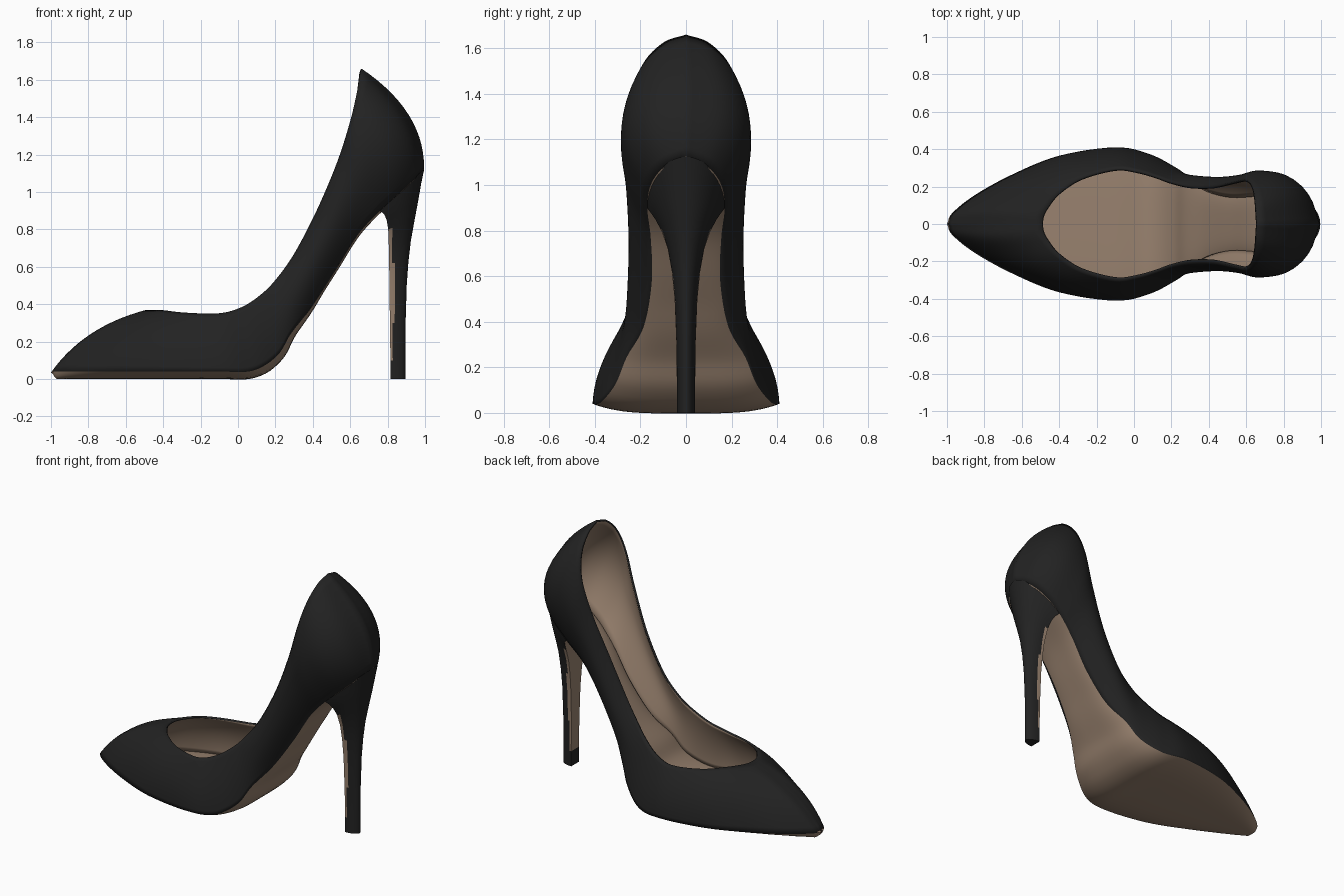
import bpy
import math
from mathutils import Vector

if "Cube" in bpy.data.objects:
    bpy.data.objects.remove(bpy.data.objects["Cube"])


def make_material(name, color):
    mat = bpy.data.materials.new(name)
    mat.use_nodes = True
    mat.diffuse_color = (*color, 1)
    mat.node_tree.nodes["Principled BSDF"].inputs["Base Color"].default_value = (*color, 1)
    return mat


black = make_material("black leather", (0.016, 0.016, 0.016))
tan = make_material("tan lining", (0.32, 0.225, 0.16))


def make_object(name, verts, faces, mats, angle=40):
    mesh = bpy.data.meshes.new(name)
    mesh.from_pydata(verts, [], faces)
    mesh.validate()
    obj = bpy.data.objects.new(name, mesh)
    bpy.context.collection.objects.link(obj)
    for mat in mats:
        mesh.materials.append(mat)
    bpy.ops.object.select_all(action='DESELECT')
    obj.select_set(True)
    bpy.context.view_layer.objects.active = obj
    bpy.ops.object.shade_smooth_by_angle(angle=math.radians(angle))
    return obj


def spline(points, steps=6):
    """Catmull-Rom curve through the points."""
    pts = [Vector(p) for p in points]
    pts = [2 * pts[0] - pts[1]] + pts + [2 * pts[-1] - pts[-2]]
    out = []
    for a, b, c, d in zip(pts, pts[1:], pts[2:], pts[3:]):
        for k in range(steps):
            t = k / steps
            out.append(b + (c - a) * t / 2 + (2 * a - 5 * b + 4 * c - d) * t * t / 2
                       + (3 * b - a - 3 * c + d) * t ** 3 / 2)
    return out + [pts[-2]]


# Half outlines from toe to back: sole edge, opening rim and bulge between them
sole_edge = spline([
    (-1, 0, .035), (-.97, .06, .04), (-.85, .155, .04), (-.65, .265, .04),
    (-.4, .365, .04), (-.1, .41, .04), (.08, .375, .045), (.21, .31, .125),
    (.285, .26, .245), (.39, .185, .38), (.52, .15, .58), (.64, .155, .77),
    (.76, .17, .9), (.87, .155, 1.0), (.95, .1, 1.075), (.995, 0, 1.125)])
rim = spline([
    (-.49, 0, .37), (-.485, .04, .37), (-.46, .09, .37), (-.4, .165, .368),
    (-.28, .245, .355), (-.1, .295, .352), (.02, .283, .385), (.12, .255, .45),
    (.2, .225, .53), (.3, .2, .67), (.42, .2, .9), (.53, .225, 1.16),
    (.6, .235, 1.38), (.635, .19, 1.53), (.652, .1, 1.625), (.66, 0, 1.66)])
bulge = spline([
    (-.04, 0, .04), (-.04, .02, .04), (-.02, .02, .04), (0, .03, .04),
    (0, .03, .02), (0, .025, 0), (0, .02, 0), (0, .02, 0),
    (0, .03, 0), (0, .065, 0), (0, .075, 0), (0, .07, 0),
    (0, .08, 0), (.05, .09, 0), (.08, .07, .01), (.085, 0, .02)])
count = len(sole_edge)


def mirrored(half):
    return half + [Vector((p.x, -p.y, p.z)) for p in half[-2:0:-1]]


# Upper: walls swept from the sole edge to the rim, lined on the inside
rows = 14
verts, faces = [], []
for j in range(rows + 1):
    v = j / rows
    verts += mirrored([s.lerp(r, v) + b * 4 * v * (1 - v)
                       for s, r, b in zip(sole_edge, rim, bulge)])
ring = 2 * count - 2
for j in range(rows):
    for i in range(ring):
        k = (i + 1) % ring
        faces.append((j * ring + i, (j + 1) * ring + i, (j + 1) * ring + k, j * ring + k))
upper = make_object("upper", verts, faces, [black, tan], 60)
lining = upper.modifiers.new("lining", 'SOLIDIFY')
lining.thickness = 0.013
lining.offset = -1
lining.material_offset = 1
lining.material_offset_rim = 0


# Sole and insole: strips across the sole edge, bowed along its normal
def sole_sheet(name, depth_at, width, facing_down):
    cols = 16
    verts, faces = [], []
    for i, p in enumerate(sole_edge):
        d = sole_edge[min(i + 1, count - 1)] - sole_edge[max(i - 1, 0)]
        down = Vector((d.z, 0, -d.x)).normalized()
        depth = depth_at(p.x) * min(1, p.y / .06)
        for c in range(cols + 1):
            t = math.sin((c / cols - .5) * math.pi)
            verts.append(Vector((p.x, p.y * t * width, p.z))
                         + down * depth * (1 - abs(t) ** 4))
    w = cols + 1
    for i in range(count - 1):
        for c in range(cols):
            f = (i * w + c, (i + 1) * w + c, (i + 1) * w + c + 1, i * w + c + 1)
            faces.append(f[::-1] if facing_down else f)
    return make_object(name, verts, faces, [tan], 60)


def outsole_depth(x):
    return .04 - .03 * min(1, max(0, (x - .15) / .3))


sole_sheet("outsole", outsole_depth, 1, True)
sole_sheet("insole", lambda x: -.012, .98, False)

# Heel: D-shaped rings of (height, front x, back x, half width, backward tilt)
levels = spline_levels = [
    (0, .815, .895, .04, 0), (.1, .815, .895, .04, 0), (.3, .812, .896, .042, 0),
    (.5, .81, .902, .05, 0), (.62, .808, .911, .062, .05), (.72, .806, .924, .08, .15),
    (.8, .803, .944, .108, .35), (.85, .795, .963, .135, .6),
    (.88, .782, .98, .156, .85), (.9, .76, .996, .17, .95)]
segs = 20
verts, faces = [], []
for z, front, back, width, tilt in levels:
    for k in range(segs + 1):
        a = math.pi * (k / segs - .5)
        x = front + (back - front) * math.cos(a)
        verts.append((x, width * math.sin(a), z + tilt * (x - front)))
w = segs + 1
for j in range(len(levels) - 1):
    for k in range(w):
        n = (k + 1) % w
        faces.append((j * w + k, j * w + n, (j + 1) * w + n, (j + 1) * w + k))
faces.append(tuple(range(w))[::-1])
heel = make_object("heel", verts, faces, [black, tan], 50)

# Tan breast: flat heel front and its narrow returns, above the black tip
for face in heel.data.polygons:
    z = face.center.z
    is_front = face.normal.x < -.6
    is_return = z < .8 and face.center.x < .832 and abs(face.normal.z) < .5
    if z > .1 and (is_front or is_return):
        face.material_index = 1
